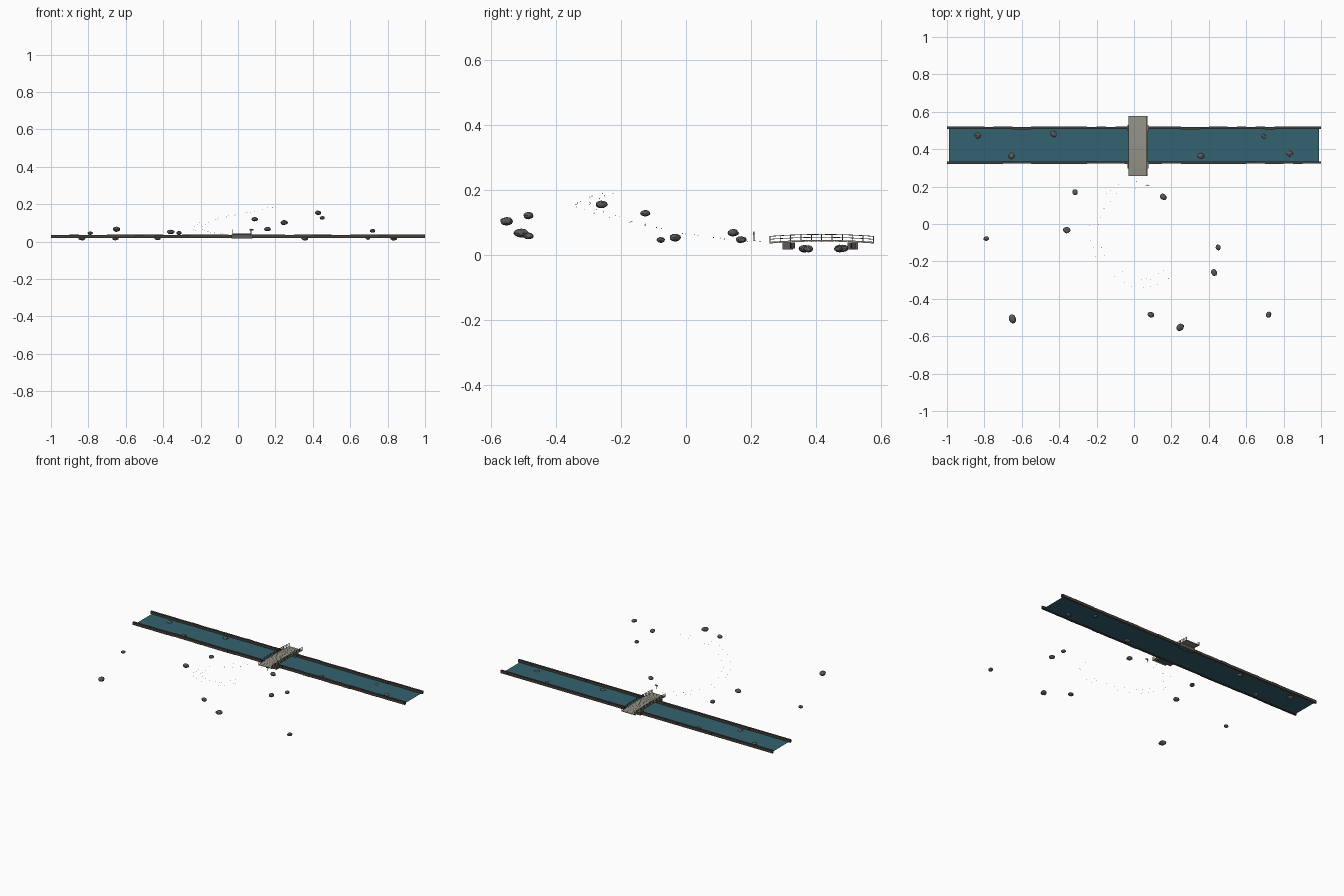
import bpy, bmesh, math, random
from mathutils import Vector, Matrix, noise

if "Cube" in bpy.data.objects:
    bpy.data.objects.remove(bpy.data.objects["Cube"])

random.seed(4)


def material(name, rgb):
    m = bpy.data.materials.new(name)
    m.diffuse_color = (*rgb, 1)
    m.use_nodes = True
    m.node_tree.nodes["Principled BSDF"].inputs["Base Color"].default_value = m.diffuse_color
    return m


WATER = material("river teal", (0.034, 0.125, 0.16))
BANK = material("bank earth", (0.06, 0.05, 0.042))
STONE = material("rock grey", (0.105, 0.105, 0.1))
PLANK = material("weathered plank", (0.29, 0.29, 0.24))
WOOD = material("rail wood", (0.14, 0.075, 0.04))


def finish(name, bm, mat):
    bmesh.ops.recalc_face_normals(bm, faces=bm.faces)
    me = bpy.data.meshes.new(name)
    bm.to_mesh(me)
    bm.free()
    me.materials.append(mat)
    ob = bpy.data.objects.new(name, me)
    bpy.context.collection.objects.link(ob)
    return ob


def box(bm, centre, size, rot=None):
    m = Matrix.Translation(centre) @ (rot or Matrix()) @ Matrix.Diagonal((*size, 1))
    return bmesh.ops.create_cube(bm, size=1, matrix=m)["verts"]


def beam(bm, a, b, w):
    # square bar from a to b
    a, b = Vector(a), Vector(b)
    d = b - a
    box(bm, (a + b) / 2, (w, w, d.length + w * 0.5), d.to_track_quat("Z", "Y").to_matrix().to_4x4())


# Water sheet
bm = bmesh.new()
vs = [bm.verts.new(p) for p in ((-0.99, 0.33, 0.021), (0.99, 0.33, 0.021),
                                (0.99, 0.51, 0.021), (-0.99, 0.51, 0.021))]
bm.faces.new(vs)
finish("river_water", bm, WATER)

# Banks: rows of low, slightly uneven kerb blocks
for name, y in (("near_bank", 0.328), ("far_bank", 0.514)):
    bm = bmesh.new()
    n = 40
    for i in range(n):
        x = -1 + (i + 0.5) * 2 / n
        j = random.uniform(-0.0012, 0.0012)
        box(bm, (x, y + j, 0.0275 + j * 0.5), (2 / n, 0.013, 0.018))
    finish(name, bm, BANK)

# Bridge deck: planks over a slight arch
X0, X1, Y0, Y1 = -0.03, 0.071, 0.257, 0.578
CX, CY, HALF = (X0 + X1) / 2, (Y0 + Y1) / 2, (Y1 - Y0) / 2


def deck_z(y):
    t = (y - CY) / HALF
    return 0.036 + 0.006 * (1 - t * t)


bm = bmesh.new()
n = 24
step = (Y1 - Y0) / n
for i in range(n):
    y = Y0 + (i + 0.5) * step
    slope = math.atan2(deck_z(y + 0.001) - deck_z(y - 0.001), 0.002)
    box(bm, (CX, y, deck_z(y)), (X1 - X0, step * 0.95, 0.004), Matrix.Rotation(slope, 4, "X"))
finish("bridge_deck", bm, PLANK)

# Railings: posts plus edge beam, middle rail and hand rail on both sides
for name, x in (("left_railing", X0 + 0.002), ("right_railing", X1 - 0.002)):
    bm = bmesh.new()
    ys = [Y0 + 0.001 + i * (Y1 - Y0 - 0.002) / 10 for i in range(11)]
    for y in ys:
        beam(bm, (x, y, deck_z(y) - 0.002), (x, y, deck_z(y) + 0.021), 0.0028)
    for a, b in zip(ys, ys[1:]):
        for h in (0.002, 0.011, 0.02):
            beam(bm, (x, a, deck_z(a) + h), (x, b, deck_z(b) + h), 0.002)
    finish(name, bm, WOOD)

# Stone abutments under each bridge end
for name, y in (("near_abutment", 0.313), ("far_abutment", 0.513)):
    bm = bmesh.new()
    box(bm, (CX, y, 0.0265), (0.112, 0.031, 0.022))
    finish(name, bm, STONE)

# Signpost beside the path
bm = bmesh.new()
beam(bm, (0.072, 0.209, 0.042), (0.072, 0.209, 0.07), 0.003)
box(bm, (0.072, 0.207, 0.064), (0.02, 0.002, 0.007))
finish("signpost", bm, WOOD)


# Faceted rocks: x, y, z of centre and radius
def rock(name, x, y, z, r):
    bm = bmesh.new()
    bmesh.ops.create_icosphere(bm, subdivisions=2, radius=1)
    seed = Vector((x * 9, y * 9, z * 9))
    for v in bm.verts:
        v.co *= 1 + 0.16 * noise.noise(v.co * 1.3 + seed)
    turn = Matrix.Rotation(random.uniform(0, 6.28), 4, "Z")
    bm.transform(Matrix.Translation((x, y, z)) @ turn @ Matrix.Diagonal((r * 1.08, r * 0.9, r * 0.66, 1)))
    finish(name, bm, STONE)


LAND = [(-0.79, -0.078, 0.045, 0.014), (-0.65, -0.507, 0.066, 0.022), (-0.36, -0.033, 0.052, 0.019),
        (-0.315, 0.17, 0.046, 0.016), (0.157, 0.145, 0.067, 0.018), (0.09, -0.485, 0.12, 0.017),
        (0.247, -0.552, 0.102, 0.02), (0.428, -0.26, 0.154, 0.018), (0.45, -0.125, 0.127, 0.015),
        (0.72, -0.485, 0.057, 0.016)]
RIVER = [(-0.835, 0.473, 0.018, 0.018), (-0.655, 0.364, 0.018, 0.018), (-0.43, 0.482, 0.019, 0.018),
         (0.357, 0.364, 0.018, 0.018), (0.695, 0.468, 0.018, 0.013), (0.833, 0.376, 0.017, 0.017)]
for i, p in enumerate(LAND):
    rock(f"land_rock_{i + 1}", *p)
for i, p in enumerate(RIVER):
    rock(f"river_rock_{i + 1}", *p)

# Tiny pebbles edging a path that climbs round the hill
PATH = [Vector(p) for p in (
    (0.02, 0.21, 0.04), (-0.09, 0.19, 0.043), (-0.17, 0.11, 0.05), (-0.215, 0.0, 0.063),
    (-0.21, -0.1, 0.085), (-0.17, -0.2, 0.108), (-0.08, -0.27, 0.13), (0.02, -0.325, 0.15),
    (0.1, -0.315, 0.16), (0.17, -0.27, 0.18), (0.22, -0.235, 0.19))]
bm = bmesh.new()
for a, b in zip(PATH, PATH[1:]):
    side = Vector((a.y - b.y, b.x - a.x, 0)).normalized()
    for t in (0.0, 0.5):
        for s in (-1, 1):
            p = a.lerp(b, t + random.uniform(0, 0.4)) + side * s * random.uniform(0.016, 0.026)
            bmesh.ops.create_icosphere(bm, subdivisions=1, radius=random.uniform(0.0013, 0.002),
                                       matrix=Matrix.Translation(p))
finish("path_pebbles", bm, STONE)
